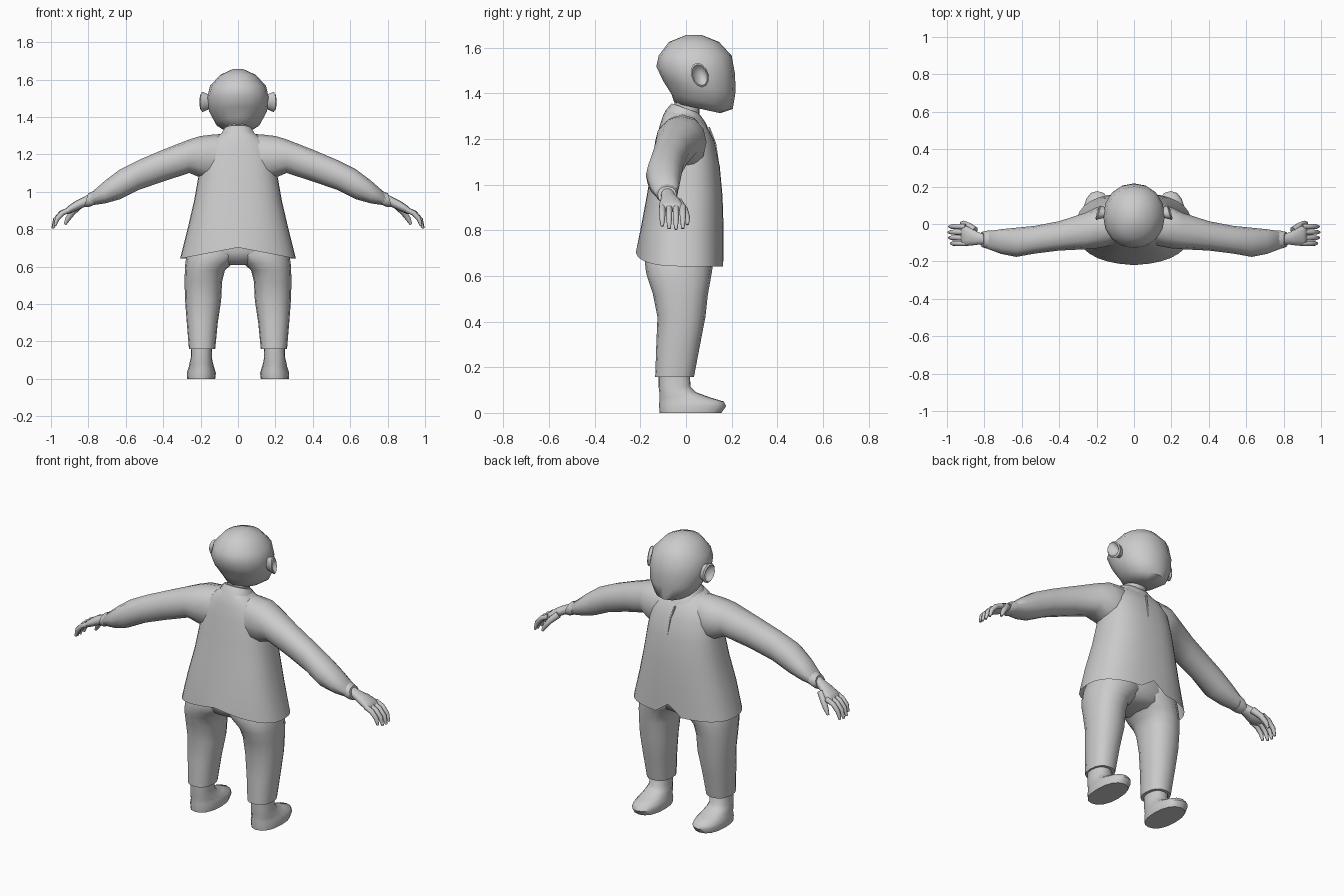
import bpy, bmesh, math
from mathutils import Vector

if "Cube" in bpy.data.objects:
    bpy.data.objects.remove(bpy.data.objects["Cube"])

clay = bpy.data.materials.new("light_grey")
clay.use_nodes = True
GREY = (0.6, 0.6, 0.6, 1)
clay.diffuse_color = GREY
clay.node_tree.nodes["Principled BSDF"].inputs["Base Color"].default_value = GREY


def skin(name, rings, caps=(True, True), mirror=False, angle=40):
    """Bridge rings of points into a smooth shaded object."""
    bm = bmesh.new()
    loops = [[bm.verts.new(p) for p in ring] for ring in rings]
    n = len(loops[0])
    for a, b in zip(loops, loops[1:]):
        for i in range(n):
            j = (i + 1) % n
            bm.faces.new((a[i], a[j], b[j], b[i]))
    if caps[0]:
        bm.faces.new(loops[0][::-1])
    if caps[1]:
        bm.faces.new(loops[-1])
    if caps[0] and caps[1]:
        bmesh.ops.recalc_face_normals(bm, faces=bm.faces[:])
    me = bpy.data.meshes.new(name)
    bm.to_mesh(me)
    bm.free()
    me.materials.append(clay)
    ob = bpy.data.objects.new(name, me)
    bpy.context.collection.objects.link(ob)
    bpy.ops.object.select_all(action='DESELECT')
    ob.select_set(True)
    bpy.context.view_layer.objects.active = ob
    bpy.ops.object.shade_smooth_by_angle(angle=math.radians(angle))
    if mirror:
        ob.modifiers.new("mirror", 'MIRROR')
    return ob


def oval(n, e):
    """Unit rounded-square outline; e = 2 is a circle."""
    out = []
    for i in range(n):
        t = 2 * math.pi * i / n
        c, s = math.cos(t), math.sin(t)
        out.append((math.copysign(abs(c) ** (2 / e), c), math.copysign(abs(s) ** (2 / e), s)))
    return out


def flat_ring(z, x0, x1, y0, y1, tilt=0, n=16, e=2.3):
    """Horizontal ring filling a box; tilt lifts it along y."""
    rx, ry = (x1 - x0) / 2, (y1 - y0) / 2
    return [Vector(((x0 + x1) / 2 + rx * u, (y0 + y1) / 2 + ry * v, z + tilt * ry * v))
            for u, v in oval(n, e)]


def side_ring(x, z0, z1, y0, y1, lean=0, n=12):
    """Upright ring across the arm; lean shifts its top along x."""
    rz, ry = (z1 - z0) / 2, (y1 - y0) / 2
    return [Vector((x + lean * rz * v, (y0 + y1) / 2 + ry * u, (z0 + z1) / 2 + rz * v))
            for u, v in oval(n, 2.2)]


def tube(name, path, radii, n=8, **kw):
    pts = [Vector(p) for p in path]
    rings = []
    for i, (p, r) in enumerate(zip(pts, radii)):
        d = (pts[min(i + 1, len(pts) - 1)] - pts[max(i - 1, 0)]).normalized()
        a = d.cross(Vector((0, 1, 0.1))).normalized()
        b = d.cross(a)
        rings.append([p + r * (a * u + b * v) for u, v in oval(n, 2)])
    return skin(name, rings, **kw)


# Head
skin("head", [flat_ring(z, -h, h, y0, y1, t, e=2.1) for z, h, y0, y1, t in [
    (1.335, .075, -.05, .15, -.22), (1.365, .12, -.065, .205, -.25),
    (1.43, .155, -.1, .217, -.15), (1.5, .165, -.13, .215, -.1),
    (1.565, .15, -.12, .2, 0), (1.625, .095, -.075, .145, 0),
    (1.655, .03, .0, .07, 0)]], angle=60)
skin("neck", [flat_ring(z, -.06, .06, -.05, .06) for z in (1.26, 1.37)])

# Ears: shells with a sunken bowl
ear = []
for x, s in [(.13, .6), (.165, .8), (.19, 1), (.196, .85), (.18, .6), (.172, .25)]:
    ear.append([Vector((x - .12 * s * u * .1, .06 + .038 * s * u - .01 * s * v,
                        1.48 + .054 * s * v)) for u, v in oval(12, 2)])
skin("ear", ear, mirror=True)

# Jacket body, with a raised back hem and a front notch
N = 32
jacket = [flat_ring(z, -h, h, y0, y1, n=N, e=2.5) for z, h, y0, y1 in [
    (.642, .31, -.2, .165), (.8, .27, -.2, .165), (.95, .235, -.172, .16),
    (1.08, .212, -.15, .148), (1.19, .195, -.13, .125), (1.26, .16, -.115, .09),
    (1.305, .1, -.1, .05), (1.33, .06, -.085, .03)]]
for p in jacket[0]:
    if p.y < -.03:
        p.z += .06 * (1 - abs(p.x) / .31)
        p.y -= .02 * (1 - abs(p.x) / .31)
jacket[0][N // 4].z += .06
skin("jacket_body", jacket, caps=(False, True), angle=50)

# Collar and front seam
skin("collar", [flat_ring(z, -h, h, y0, y1, t) for z, h, y0, y1, t in [
    (1.26, .11, -.105, .1, -.2), (1.3, .095, -.09, .085, -.3),
    (1.335, .075, -.062, .055, -.35)]])
tube("front_seam", [(.0, .1, 1.25), (.015, .127, 1.18), (.02, .143, 1.09)],
     (.006, .006, .003), n=6)

# Sleeves with cuffs
skin("sleeve", [side_ring(*r) for r in [
    (0, 1.1, 1.31, -.1, .05), (.12, 1.05, 1.307, -.115, .085),
    (.2, 1.075, 1.298, -.13, .09), (.26, 1.1, 1.28, -.135, .06),
    (.4, 1.055, 1.225, -.142, .015), (.53, 1.01, 1.17, -.158, -.01),
    (.63, .96, 1.12, -.176, -.02), (.71, .938, 1.06, -.16, -.028),
    (.79, .925, 1.0, -.13, -.04, -.3)]], mirror=True, angle=60)
skin("cuff", [side_ring(*r) for r in [
    (.765, .925, 1.012, -.135, -.036, -.3), (.785, .918, 1.004, -.132, -.036, -.3),
    (.812, .918, .992, -.124, -.042, -.3)]], mirror=True)

# Hands
skin("palm", [side_ring(*r) for r in [
    (.79, .93, .99, -.11, -.055), (.83, .915, .97, -.11, -.045),
    (.87, .895, .95, -.115, -.022), (.905, .88, .926, -.118, -.008),
    (.925, .88, .908, -.11, -.014)]], mirror=True, angle=60)
for k, (label, reach) in enumerate([("little", .86), ("ring", .97),
                                    ("middle", 1), ("index", .96)]):
    y = -.104 + k * .03
    tube(label + "_finger",
         [(.9, y, .904), (.9 + .045 * reach, y, .886),
          (.9 + .077 * reach, y, .904 - .055 * reach),
          (.9 + .091 * reach, y, .904 - .1 * reach)],
         (.015, .014, .013, .007), mirror=True, angle=70)
tube("thumb", [(.85, -.035, .925), (.885, -.008, .89), (.91, .004, .855), (.925, .006, .825)],
     (.02, .017, .014, .007), mirror=True, angle=70)

# Trousers
skin("trouser_leg", [flat_ring(*r) for r in [
    (.158, .122, .262, -.135, .035), (.3, .108, .274, -.13, .062),
    (.42, .09, .283, -.125, .085), (.52, .085, .286, -.145, .096),
    (.58, .07, .284, -.165, .107), (.615, .03, .282, -.175, .113),
    (.66, -.02, .275, -.18, .12), (.75, -.02, .24, -.16, .12)]], mirror=True, angle=60)
skin("trouser_seat", [flat_ring(*r) for r in [
    (.607, -.09, .09, -.1, .06), (.63, -.15, .15, -.15, .1),
    (.68, -.25, .25, -.178, .12), (.78, -.22, .22, -.16, .12)]], angle=60)

# Shoes with ankles
skin("shoe", [flat_ring(*r) for r in [
    (0, .122, .272, -.115, .155), (.03, .118, .274, -.118, .176),
    (.05, .124, .268, -.117, .165), (.068, .13, .262, -.117, .105),
    (.09, .135, .258, -.117, .045), (.115, .14, .252, -.12, .02),
    (.2, .138, .25, -.12, .015)]], mirror=True, angle=50)
